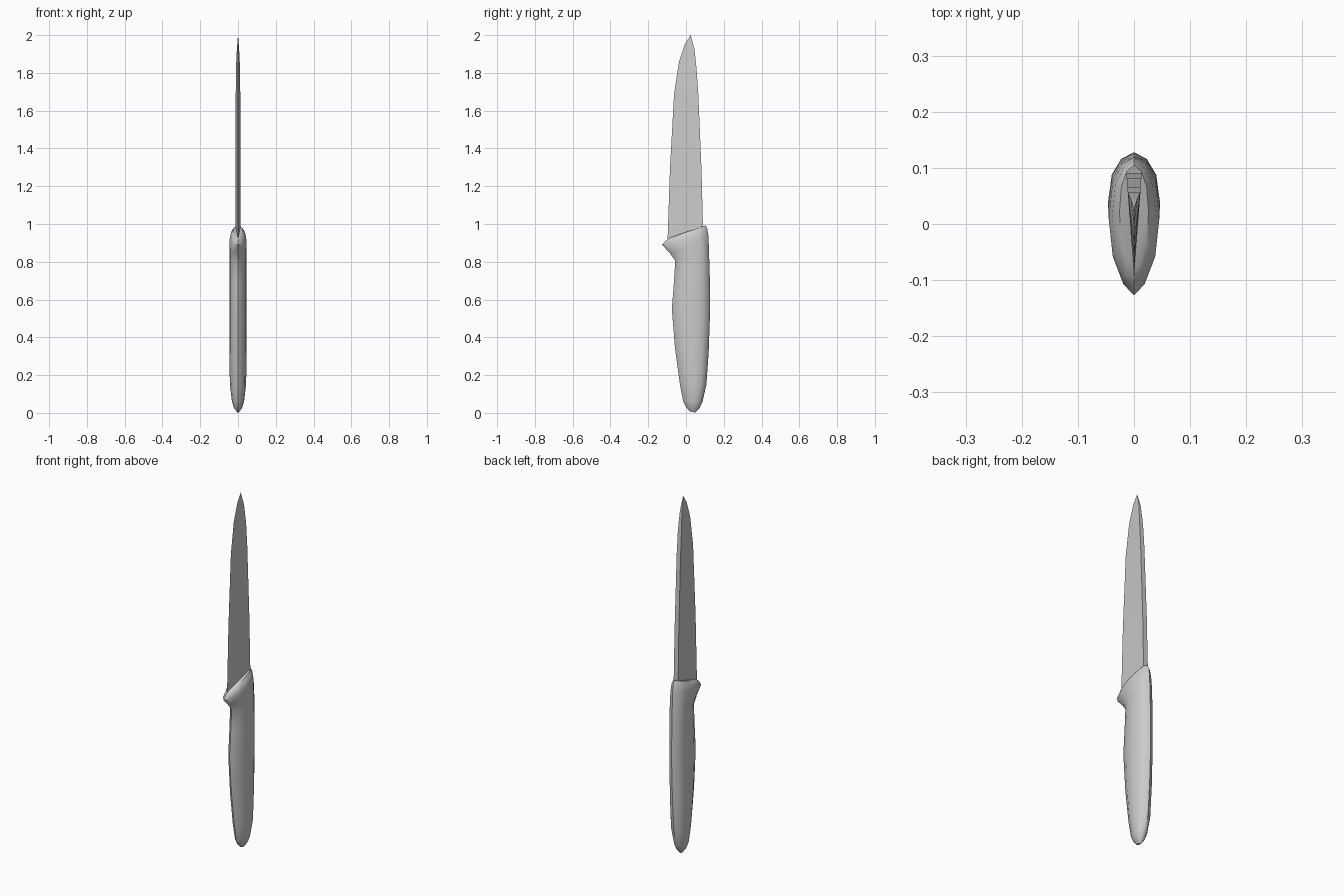
import bpy, bmesh, math

if "Cube" in bpy.data.objects:
    bpy.data.objects.remove(bpy.data.objects["Cube"])


def loft(name, rings, close_top=True):
    """Skin a stack of closed rings and cap the ends."""
    bm = bmesh.new()
    loops = [[bm.verts.new(p) for p in r] for r in rings]
    for a, b in zip(loops, loops[1:]):
        n = len(a)
        for i in range(n):
            j = (i + 1) % n
            bm.faces.new((a[i], a[j], b[j], b[i]))
    bm.faces.new(loops[0][::-1])
    if close_top:
        bm.faces.new(loops[-1])
    bmesh.ops.remove_doubles(bm, verts=bm.verts, dist=1e-5)
    bmesh.ops.recalc_face_normals(bm, faces=bm.faces)
    me = bpy.data.meshes.new(name)
    bm.to_mesh(me)
    bm.free()
    ob = bpy.data.objects.new(name, me)
    bpy.context.collection.objects.link(ob)
    return ob


# Handle: one pointed-oval section (depth fraction, width fraction), mirrored
half = [(0, 0), (.08, .42), (.28, .84), (.55, 1), (.8, .86), (.94, .5), (1, 0)]
section = half + [(t, -w) for t, w in half[-2:0:-1]]

# Each station: front y, front z, back y, back z, half width
stations = [
    (.020, .008, .050, .002, .006),
    (.000, .030, .072, .025, .022),
    (-.015, .060, .088, .060, .032),
    (-.032, .150, .108, .150, .043),
    (-.058, .340, .120, .320, .046),
    (-.075, .550, .128, .550, .046),
    (-.064, .690, .126, .720, .046),
    (-.057, .805, .122, .850, .046),
    (-.085, .845, .120, .905, .046),
    (-.127, .890, .119, .935, .045),
    (-.108, .912, .113, .975, .039),
    (-.085, .928, .105, .993, .026),
]
handle = loft("handle", [
    [(w * s, fy + (by - fy) * t, fz + (bz - fz) * t) for t, s in section]
    for fy, fz, by, bz, w in stations])
bpy.context.view_layer.objects.active = handle
handle.select_set(True)
bpy.ops.object.shade_smooth_by_angle(angle=math.radians(40))

# Blade: wedge section, sharp at the front and flat along the spine
# Each station: edge y, edge z, spine y, spine z, half thickness
blade_stations = [
    (-.098, .900, .092, .900, .014),
    (-.085, 1.29, .082, 1.29, .013),
    (-.063, 1.69, .065, 1.69, .012),
    (-.037, 1.86, .056, 1.82, .011),
    (-.005, 1.955, .045, 1.925, .006),
    (.025, 2.0, .025, 2.0, 0),
]
loft("blade", [
    [(0, ey, ez), (w, sy, sz), (-w, sy, sz)]
    for ey, ez, sy, sz, w in blade_stations], close_top=False)
